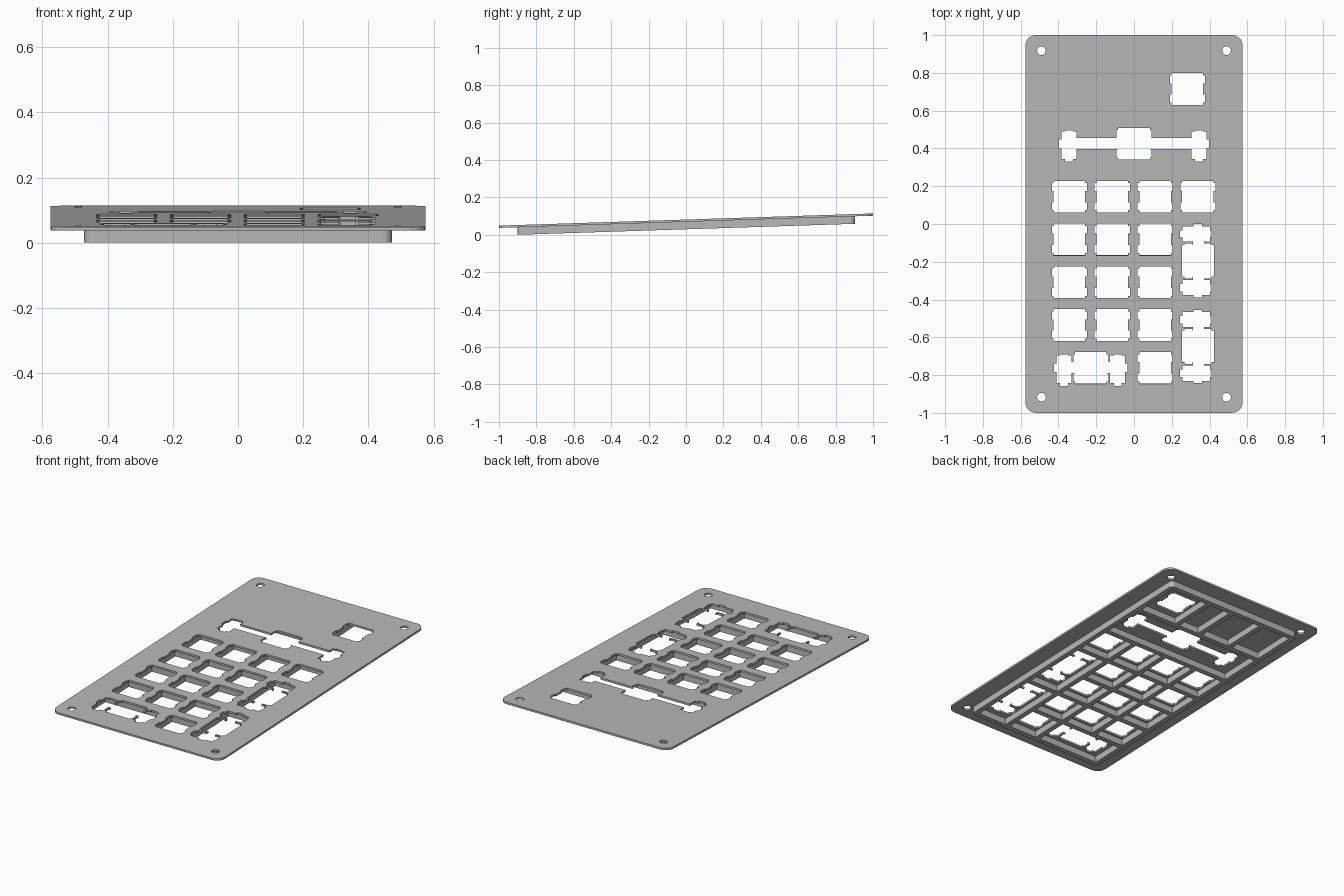
import bpy, bmesh, math
from mathutils import Matrix, Vector

if "Cube" in bpy.data.objects:
    bpy.data.objects.remove(bpy.data.objects["Cube"], do_unlink=True)

THICK, DEPTH, WALL = 0.012, 0.04, 0.016
PITCH = 0.2268
TILT = Matrix.Translation((0, 0, 0.0812)) @ Matrix.Rotation(math.atan(0.0325), 4, 'X')

grey = bpy.data.materials.new("matte grey")
grey.use_nodes = True
colour = (0.48, 0.48, 0.48, 1)
grey.diffuse_color = colour
grey.node_tree.nodes["Principled BSDF"].inputs["Base Color"].default_value = colour


def prism(bm, points, z0, z1):
    """Closed prism from a counter-clockwise outline."""
    low = [bm.verts.new((x, y, z0)) for x, y in points]
    high = [bm.verts.new((x, y, z1)) for x, y in points]
    bm.faces.new(low[::-1])
    bm.faces.new(high)
    n = len(points)
    for i in range(n):
        j = (i + 1) % n
        bm.faces.new((low[i], low[j], high[j], high[i]))


def rounded(hx, hy, r, steps=6):
    """Rounded rectangle outline."""
    out = []
    for k, (sx, sy) in enumerate(((1, 1), (-1, 1), (-1, -1), (1, -1))):
        for s in range(steps + 1):
            a = math.pi / 2 * (k + s / steps)
            out.append((sx * (hx - r) + r * math.cos(a), sy * (hy - r) + r * math.sin(a)))
    return out


def make(name, bm):
    bmesh.ops.recalc_face_normals(bm, faces=bm.faces)
    mesh = bpy.data.meshes.new(name)
    bm.to_mesh(mesh)
    bm.free()
    mesh.materials.append(grey)
    ob = bpy.data.objects.new(name, mesh)
    bpy.context.collection.objects.link(ob)
    return ob


def carve(ob, cutter):
    """Subtract the cutter, bake the result and drop the cutter."""
    cutter.hide_render = True
    mod = ob.modifiers.new("cut", 'BOOLEAN')
    mod.object, mod.operation, mod.solver = cutter, 'DIFFERENCE', 'EXACT'
    mod.use_self = True
    graph = bpy.context.evaluated_depsgraph_get()
    mesh = bpy.data.meshes.new_from_object(ob.evaluated_get(graph))
    ob.modifiers.clear()
    ob.data = mesh
    bpy.data.objects.remove(cutter, do_unlink=True)


cuts = bmesh.new()
level = 0


def cut_box(cx, cy, w, h, turned=False, at=(0, 0)):
    """Box cutter around a key centre, optionally turned a quarter."""
    global level
    level += 1
    if turned:
        cx, cy, w, h = cy, -cx, h, w
    cx, cy = cx + at[0], cy + at[1]
    z = 0.03 + level * 0.0003
    prism(cuts, [(cx - w / 2, cy - h / 2), (cx + w / 2, cy - h / 2),
                 (cx + w / 2, cy + h / 2), (cx - w / 2, cy + h / 2)], -z, z)


def switch(at, turned=False):
    cut_box(0, 0, 0.167, 0.168, turned, at)
    for s in (-1, 1):
        cut_box(0, s * 0.051, 0.186, 0.042, turned, at)


def wide_switch(at, reach, turned=False):
    switch(at, turned)
    cut_box(0, 0.002, 2 * reach, 0.058, turned, at)
    for s in (-1, 1):
        cut_box(s * reach, -0.008, 0.08, 0.146, turned, at)
        cut_box(s * reach, -0.012, 0.04, 0.166, turned, at)
        cut_box(s * (reach + 0.022), 0, 0.06, 0.045, turned, at)


# Key cutouts
cols = [-0.342 + PITCH * i for i in range(4)]
rows = [0.145 - PITCH * i for i in range(5)]
for r, y in enumerate(rows):
    for c, x in enumerate(cols):
        if (c == 3 and r > 0) or (r == 4 and c < 2):
            continue
        switch((x, y))
switch((0.283, 0.715))
wide_switch((0, 0.425), 0.344)
wide_switch(((cols[0] + cols[1]) / 2, rows[4]), 0.142)
for r in (1, 3):
    wide_switch((cols[3], (rows[r] + rows[r + 1]) / 2), 0.142, True)

# Screw holes
for sx in (-1, 1):
    for sy in (-1, 1):
        ring = [(sx * 0.49 + 0.023 * math.cos(a), sy * 0.918 + 0.023 * math.sin(a))
                for a in (math.tau * i / 24 for i in range(24))]
        prism(cuts, ring, -0.05, 0.05)

# Top plate
bm = bmesh.new()
prism(bm, rounded(0.575, 1.0, 0.055), -THICK, 0)
plate = make("top_plate", bm)
carve(plate, make("plate_cutter", cuts))

# Stiffening ribs: a slab with pockets between the rib centre lines
bm = bmesh.new()
prism(bm, rounded(0.472, 0.902, 0.025), -THICK - DEPTH, -THICK + 0.001)
ribs = make("underside_ribs", bm)

xs = [-0.456] + [(cols[i] + cols[i + 1]) / 2 for i in range(3)] + [0.456]
ys = [0.28] + [(rows[i] + rows[i + 1]) / 2 for i in range(4)] + [-0.886]
pockets = [(xs[0], xs[4], 0.575, ys[0])]
back = xs[:3] + [0.17, xs[4]]
pockets += [(back[i], back[i + 1], 0.886, 0.575) for i in range(4)]
for r in range(5):
    for c in range(4):
        if (c == 3 and r > 0) or (r == 4 and c < 2):
            continue
        pockets.append((xs[c], xs[c + 1], ys[r], ys[r + 1]))
pockets += [(xs[3], xs[4], ys[1], ys[3]), (xs[3], xs[4], ys[3], ys[5]),
            (xs[0], xs[2], ys[4], ys[5])]
bm = bmesh.new()
for x0, x1, y1, y0 in pockets:
    x0, x1, y0, y1 = x0 + WALL, x1 - WALL, y0 + WALL, y1 - WALL
    prism(bm, [(x0, y0), (x1, y0), (x1, y1), (x0, y1)], -0.1, 0.05)
carve(ribs, make("pocket_cutter", bm))

# Typing tilt, then rest on the ground
for ob in (plate, ribs):
    ob.data.transform(TILT)
lowest = min(v.co.z for v in ribs.data.vertices)
for ob in (plate, ribs):
    ob.data.transform(Matrix.Translation(Vector((0, 0, -lowest))))
